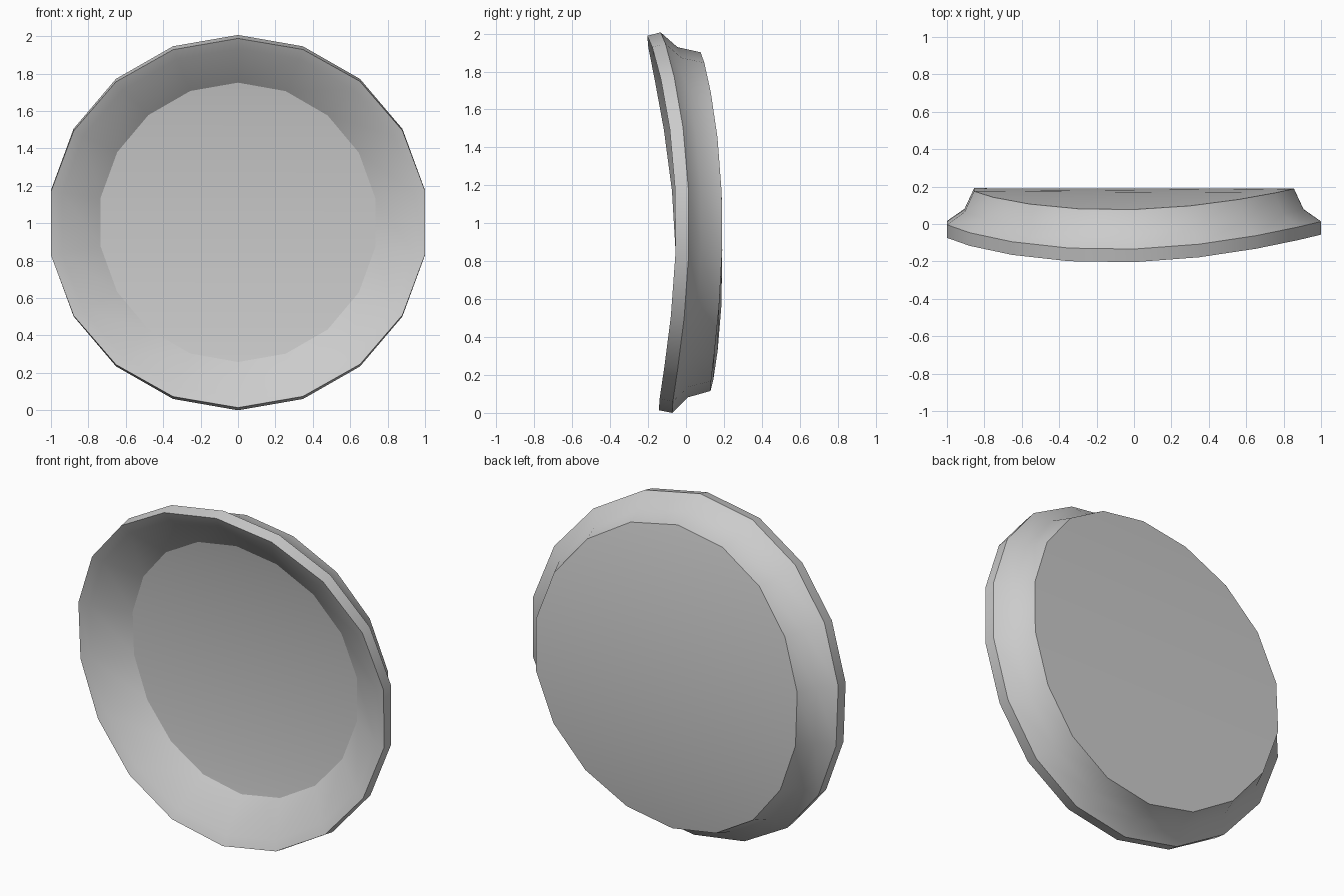
import bpy, bmesh, math

if "Cube" in bpy.data.objects:
    bpy.data.objects.remove(bpy.data.objects["Cube"])

SIDES = 18
# dish profile from inner floor, over the lip, to the back: (radius, depth)
PROFILE = [(0.746, 0.07), (0.955, -0.04), (1.015, -0.055),
           (1.015, 0.015), (0.92, 0.08), (0.868, 0.19)]


def bend(x, z, depth):
    """Curve the dish backwards around a slightly skewed horizontal axis."""
    u = z - 0.12 * x
    slope = -0.23 * u - 0.03
    return (x, depth - 0.115 * u * u - 0.03 * u, 1.0 + 0.985 * z - slope * depth)


bm = bmesh.new()
rings = []
for r, d in PROFILE:
    ring = []
    for i in range(SIDES):
        a = 2 * math.pi * i / SIDES
        ring.append(bm.verts.new(bend(r * math.sin(a), r * math.cos(a), d)))
    rings.append(ring)

# inner wall, lip and outer wall
for a, b in zip(rings, rings[1:]):
    for i in range(SIDES):
        j = (i + 1) % SIDES
        bm.faces.new((a[i], a[j], b[j], b[i]))


# floor and back, filled with level strips so they follow the curve
def cap(ring):
    n = SIDES
    bm.faces.new((ring[0], ring[1], ring[n - 1]))
    for i in range(1, n // 2 - 1):
        bm.faces.new((ring[i], ring[i + 1], ring[n - i - 1], ring[n - i]))
    h = n // 2
    bm.faces.new((ring[h - 1], ring[h], ring[h + 1]))


cap(rings[0])
cap(rings[-1])
bmesh.ops.recalc_face_normals(bm, faces=bm.faces)

# stand on the ground
low = min(v.co.z for v in bm.verts)
for v in bm.verts:
    v.co.z -= low

mesh = bpy.data.meshes.new("curved_dish")
bm.to_mesh(mesh)
bm.free()
dish = bpy.data.objects.new("curved_dish", mesh)
bpy.context.collection.objects.link(dish)
bpy.context.view_layer.objects.active = dish
dish.select_set(True)
bpy.ops.object.shade_smooth_by_angle(angle=math.radians(36))

# crisp border around the floor
for e in mesh.edges:
    a, b = e.vertices
    if a < SIDES and b < SIDES and abs(a - b) in (1, SIDES - 1):
        e.use_edge_sharp = True
